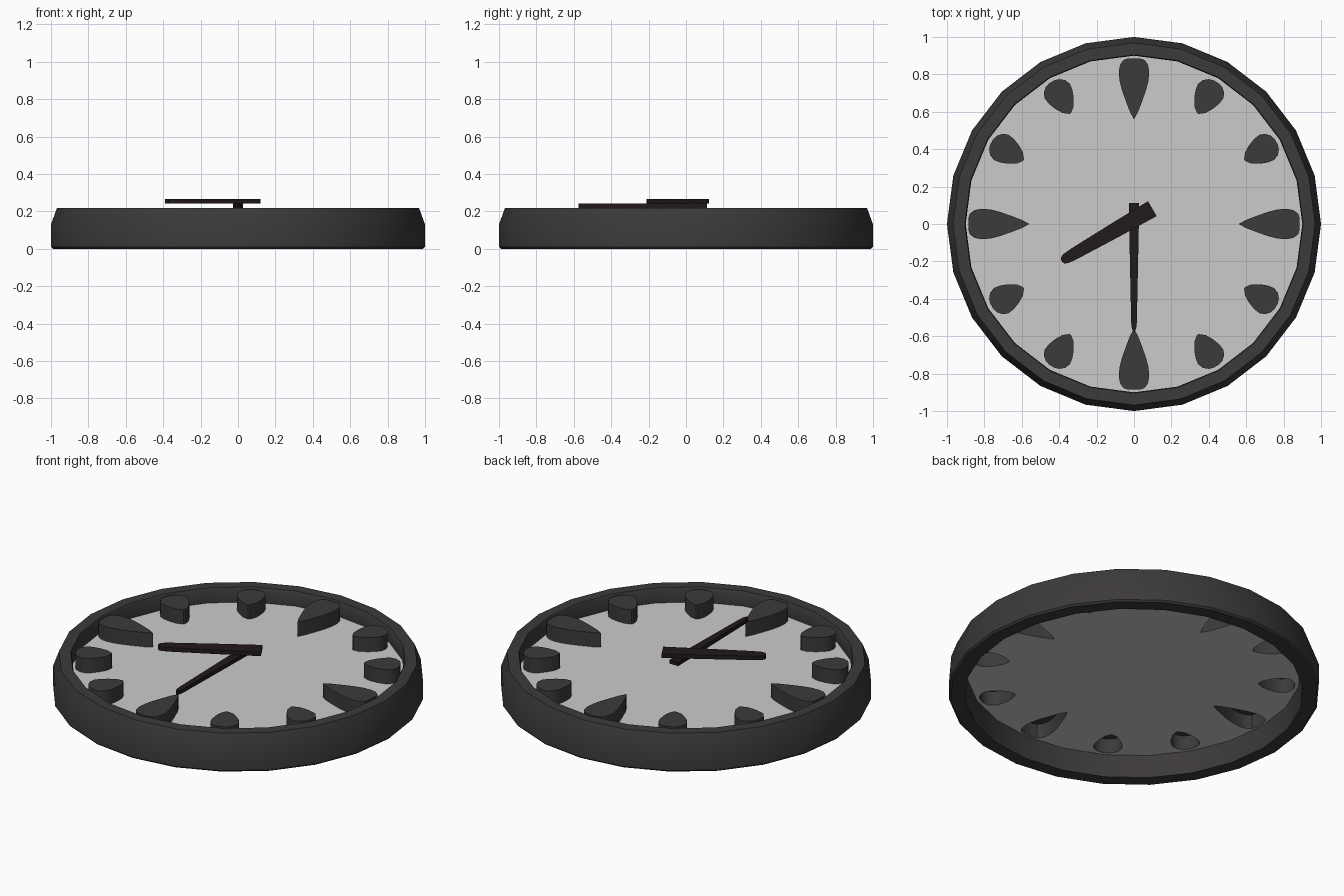
import bpy, bmesh
from math import sin, cos, pi, radians
from mathutils import Matrix, Vector

if "Cube" in bpy.data.objects:
    bpy.data.objects.remove(bpy.data.objects["Cube"])

SIDES = 24
DIAL_Z, MARK_Z = 0.13, 0.215


def material(name, rgb):
    m = bpy.data.materials.new(name)
    m.diffuse_color = (*rgb, 1)
    m.use_nodes = True
    m.node_tree.nodes["Principled BSDF"].inputs["Base Color"].default_value = m.diffuse_color
    return m


DARK = material("dark_casing", (0.046, 0.042, 0.041))
BLACK = material("black_hands", (0.016, 0.010, 0.011))


def make_object(name, bm, mat=None, smooth=True):
    me = bpy.data.meshes.new(name)
    bm.to_mesh(me)
    bm.free()
    ob = bpy.data.objects.new(name, me)
    bpy.context.collection.objects.link(ob)
    if mat:
        me.materials.append(mat)
    if smooth:
        bpy.ops.object.select_all(action='DESELECT')
        ob.select_set(True)
        bpy.context.view_layer.objects.active = ob
        bpy.ops.object.shade_smooth_by_angle(angle=radians(35))
    return ob


def circle(r):
    return [(r * cos(2 * pi * i / SIDES), r * sin(2 * pi * i / SIDES)) for i in range(SIDES)]


def mirrored(half):
    """Closed counter-clockwise outline from (along, half width) points."""
    lower = [(s, -w) for s, w in half]
    upper = [(s, w) for s, w in reversed(half) if w > 0]
    return lower + upper


# Rim: lathed profile (radius, height)
profile = [(0.99, 0), (1, 0.01), (1, 0.13), (0.968, 0.218), (0.905, 0.218),
           (0.9, 0.21), (0.9, DIAL_Z), (0.913, 0)]
bm = bmesh.new()
rings = [[bm.verts.new((x, y, z)) for x, y in circle(r)] for r, z in profile]
for a, b in zip(rings, rings[1:] + rings[:1]):
    for i in range(SIDES):
        j = (i + 1) % SIDES
        bm.faces.new((a[i], a[j], b[j], b[i]))
bmesh.ops.recalc_face_normals(bm, faces=bm.faces)
make_object("rim", bm, DARK)

# Hour markers: teardrops, hollow and open underneath
LONG = mirrored([(0.56, 0), (0.60, 0.022), (0.66, 0.045), (0.72, 0.066), (0.77, 0.078),
                 (0.82, 0.081), (0.855, 0.073), (0.878, 0.055), (0.886, 0.028)])
SHORT = mirrored([(0.683, 0.006), (0.705, 0.034), (0.743, 0.057), (0.785, 0.073),
                  (0.82, 0.078), (0.85, 0.066), (0.87, 0.042), (0.878, 0.018)])
outlines = []
for h in range(12):
    c, s = cos(h * pi / 6), sin(h * pi / 6)
    shape = SHORT if h % 3 else LONG
    pts = [(x * c - y * s, x * s + y * c) for x, y in shape]
    outlines.append(pts)
    bm = bmesh.new()
    low = [bm.verts.new((x, y, DIAL_Z)) for x, y in pts]
    top = [bm.verts.new((x, y, MARK_Z)) for x, y in pts]
    bm.faces.new(top)
    for i in range(len(pts)):
        j = (i + 1) % len(pts)
        bm.faces.new((low[i], low[j], top[j], top[i]))
    make_object("hour_marker", bm, DARK)

# Dial: thin sheet with openings under the markers
bm = bmesh.new()
edges = []
for pts in [circle(0.9)] + outlines:
    vs = [bm.verts.new((x, y, DIAL_Z)) for x, y in pts]
    edges += [bm.edges.new((vs[i - 1], vs[i])) for i in range(len(vs))]
bmesh.ops.triangle_fill(bm, edges=edges, use_beauty=True, use_dissolve=False, normal=(0, 0, 1))
for f in bm.faces:
    f.normal_update()
    if f.normal.z < 0:
        f.normal_flip()
make_object("dial", bm, smooth=False)


# Hands: tapered bars with a square tail and rounded tip
def hand(name, half, angle, offset, z0, z1):
    bm = bmesh.new()
    f = bm.faces.new([bm.verts.new((x, y, z0)) for x, y in mirrored(half)])
    ext = bmesh.ops.extrude_face_region(bm, geom=[f], use_keep_orig=True)
    bmesh.ops.translate(bm, vec=(0, 0, z1 - z0),
                        verts=[g for g in ext["geom"] if isinstance(g, bmesh.types.BMVert)])
    bmesh.ops.transform(bm, verts=bm.verts, matrix=Matrix.Translation(Vector((*offset, 0)))
                        @ Matrix.Rotation(angle, 4, 'Z'))
    bmesh.ops.recalc_face_normals(bm, faces=bm.faces)
    make_object(name, bm, BLACK)


hand("minute_hand", [(-0.113, 0.028), (0.1, 0.024), (0.53, 0.015), (0.56, 0.011), (0.575, 0.004)],
     radians(-90), (0, 0), 0.218, 0.242)
hand("hour_hand", [(-0.126, 0.046), (0.1, 0.041), (0.36, 0.032), (0.41, 0.027), (0.428, 0.018),
                   (0.434, 0.006)],
     radians(210), (-0.011, 0.019), 0.243, 0.267)
